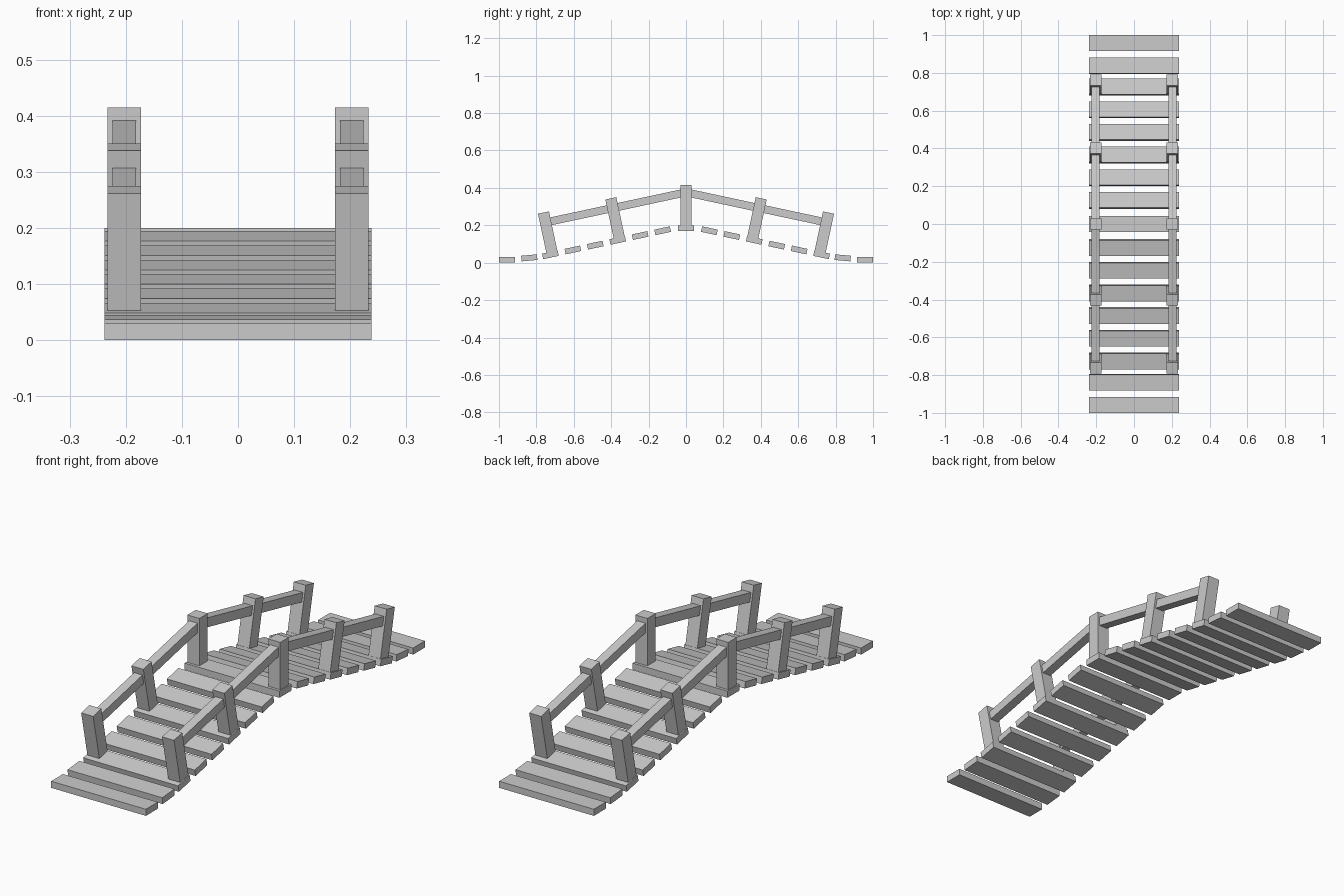
import bpy, bmesh
from math import atan2, cos, sin, hypot
from mathutils import Matrix

if "Cube" in bpy.data.objects:
    bpy.data.objects.remove(bpy.data.objects["Cube"])

SLOPE = atan2(0.214, 1.0)


def box(name, center, size, tilt=0.0):
    """Box with its own size, tilted about x."""
    bm = bmesh.new()
    bmesh.ops.create_cube(bm, size=1.0)
    bm.transform(Matrix.Diagonal((*size, 1.0)))
    mesh = bpy.data.meshes.new(name)
    bm.to_mesh(mesh)
    bm.free()
    ob = bpy.data.objects.new(name, mesh)
    ob.location = center
    ob.rotation_euler.x = tilt
    bpy.context.collection.objects.link(ob)
    return ob


# Deck planks: flat crown, six sloped, one easing out, one flat at each end
half = [(0.125 + 0.12 * i, 0.171 - 0.0257 * i, SLOPE) for i in range(6)]
half += [(0.838, 0.026, 0.09), (0.9575, 0.015, 0.0)]
box("crown_plank", (0, 0, 0.185), (0.476, 0.085, 0.03))
for s in (-1, 1):
    for y, z, tilt in half:
        box("deck_plank", (0, s * y, z), (0.476, 0.085, 0.03), -s * tilt)

# Posts (given by top centre, standing square to the deck) and handrails
POST_W, POST_L = 0.06, 0.225
for x in (-0.203, 0.203):
    box("crown_post", (x, 0, 0.415 - POST_L / 2), (POST_W, POST_W, POST_L))
    for s in (-1, 1):
        for y, z in ((0.402, 0.344), (0.762, 0.268)):
            cy, cz = y - sin(SLOPE) * POST_L / 2, z - cos(SLOPE) * POST_L / 2
            box("side_post", (x, s * cy, cz), (POST_W, POST_W, POST_L), -s * SLOPE)
        (y0, z0), (y1, z1) = (0.0, 0.376), (0.75, 0.2155)
        box("handrail", (x, s * (y0 + y1) / 2, (z0 + z1) / 2),
            (0.042, hypot(y1 - y0, z1 - z0), 0.042), -s * SLOPE)
